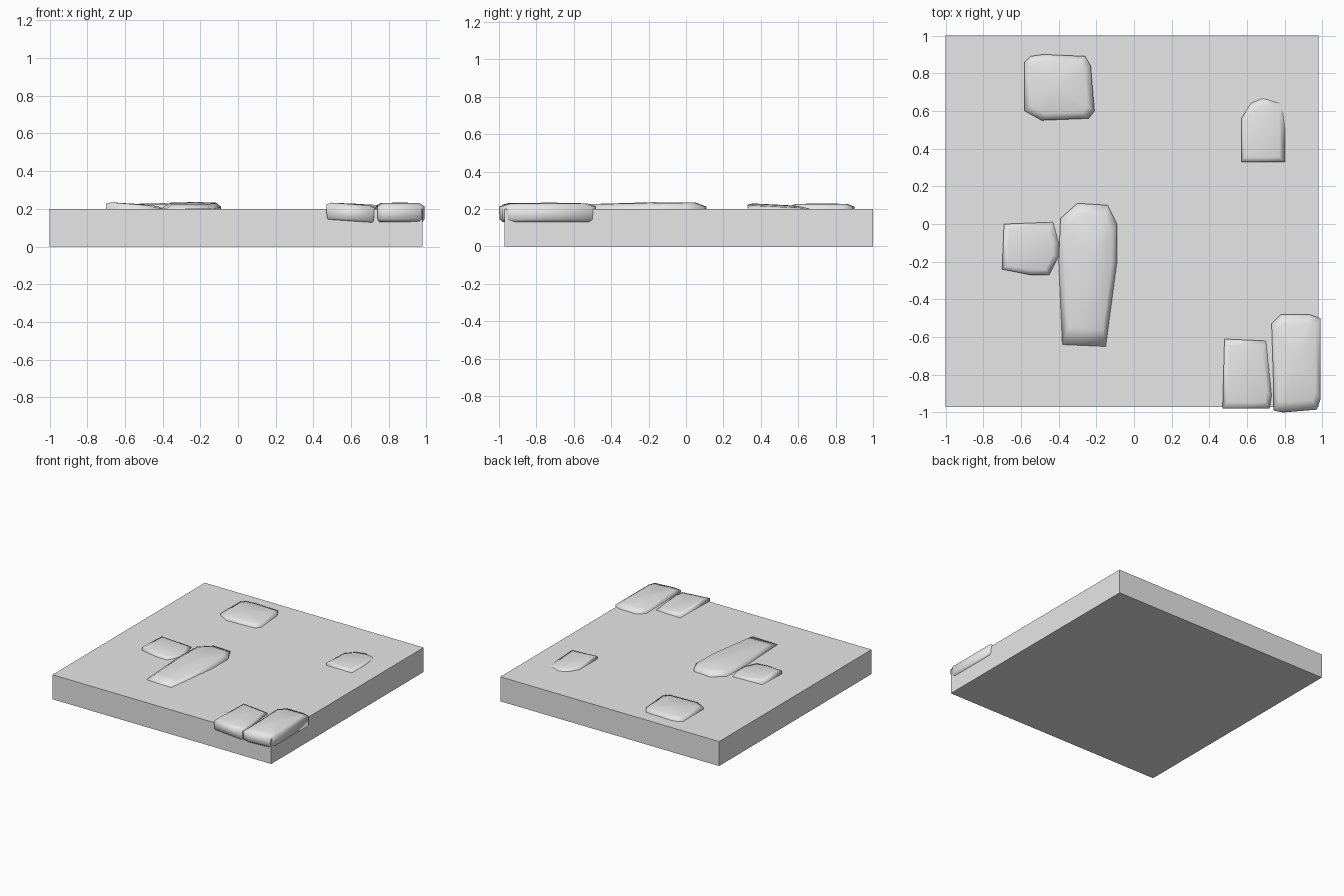
import bpy
import bmesh
from mathutils import Vector

cube = bpy.data.objects.get("Cube")
if cube:
    bpy.data.objects.remove(cube, do_unlink=True)

# One plain grey for everything
grey = bpy.data.materials.new("stone grey")
grey.use_nodes = True
grey.diffuse_color = (0.8, 0.8, 0.8, 1)
grey.node_tree.nodes["Principled BSDF"].inputs["Base Color"].default_value = (0.8, 0.8, 0.8, 1)


def finish(name, bm):
    bmesh.ops.recalc_face_normals(bm, faces=bm.faces[:])
    mesh = bpy.data.meshes.new(name)
    bm.to_mesh(mesh)
    bm.free()
    mesh.materials.append(grey)
    obj = bpy.data.objects.new(name, mesh)
    bpy.context.collection.objects.link(obj)
    return obj


def stone(name, outline, peak, rim, tilt=(0, 0), bottom=0.13):
    """Worn cobble: stacked rings of one outline, closed by a low crown."""
    px, py, pz = peak
    bm = bmesh.new()

    def ring(scale, height):
        verts = []
        for x, y in outline:
            dx, dy = (x - px) * scale, (y - py) * scale
            verts.append(bm.verts.new((px + dx, py + dy, height + tilt[0] * dx + tilt[1] * dy)))
        return verts

    rings = [ring(0.92, bottom), ring(0.99, bottom + 0.015), ring(1, rim),
             ring(0.8, rim + 0.8 * (pz - rim))]
    n = len(outline)
    bm.faces.new(rings[0])
    for low, high in zip(rings, rings[1:]):
        for i in range(n):
            j = (i + 1) % n
            bm.faces.new((low[i], low[j], high[j], high[i]))
    crown = bm.verts.new(Vector(peak))
    for i in range(n):
        bm.faces.new((rings[-1][i], rings[-1][(i + 1) % n], crown))
    for face in bm.faces:
        face.smooth = True
    return finish(name, bm)


# Square floor slab
bm = bmesh.new()
bmesh.ops.create_cube(bm, size=1)
for v in bm.verts:
    v.co = Vector((v.co.x * 1.98 - 0.01, v.co.y * 1.97 + 0.015, (v.co.z + 0.5) * 0.2))
finish("floor_slab", bm)

# Cobbles set in the top
stone("back_cobble",
      [(-.58, .6), (-.49, .55), (-.24, .56), (-.21, .6), (-.23, .84),
       (-.26, .89), (-.48, .9), (-.55, .89), (-.58, .86)],
      (-.4, .73, .23), .212)
stone("side_cobble",
      [(-.7, -.24), (-.55, -.27), (-.45, -.27), (-.4, -.17), (-.4, -.1), (-.43, .01), (-.69, 0)],
      (-.55, -.13, .227), .215, (-.08, 0))
stone("long_cobble",
      [(-.38, -.64), (-.15, -.65), (-.09, -.2), (-.09, 0), (-.14, .1),
       (-.3, .11), (-.39, .03), (-.4, -.2)],
      (-.22, -.18, .236), .208, (0, .015))
stone("right_cobble",
      [(.57, .33), (.8, .33), (.8, .66), (.69, .67), (.62, .64), (.57, .56)],
      (.66, .46, .222), .211, (-.06, -.05))

# Cobbles overhanging the front corner
stone("front_cobble",
      [(.47, -.98), (.72, -.98), (.73, -.91), (.7, -.62), (.48, -.61)],
      (.6, -.8, .228), .214, (-.07, 0))
stone("corner_cobble",
      [(.74, -.99), (.79, -1), (.97, -.985), (.99, -.93), (.99, -.5), (.93, -.48),
       (.78, -.48), (.73, -.53), (.74, -.85)],
      (.86, -.73, .234), .213)
